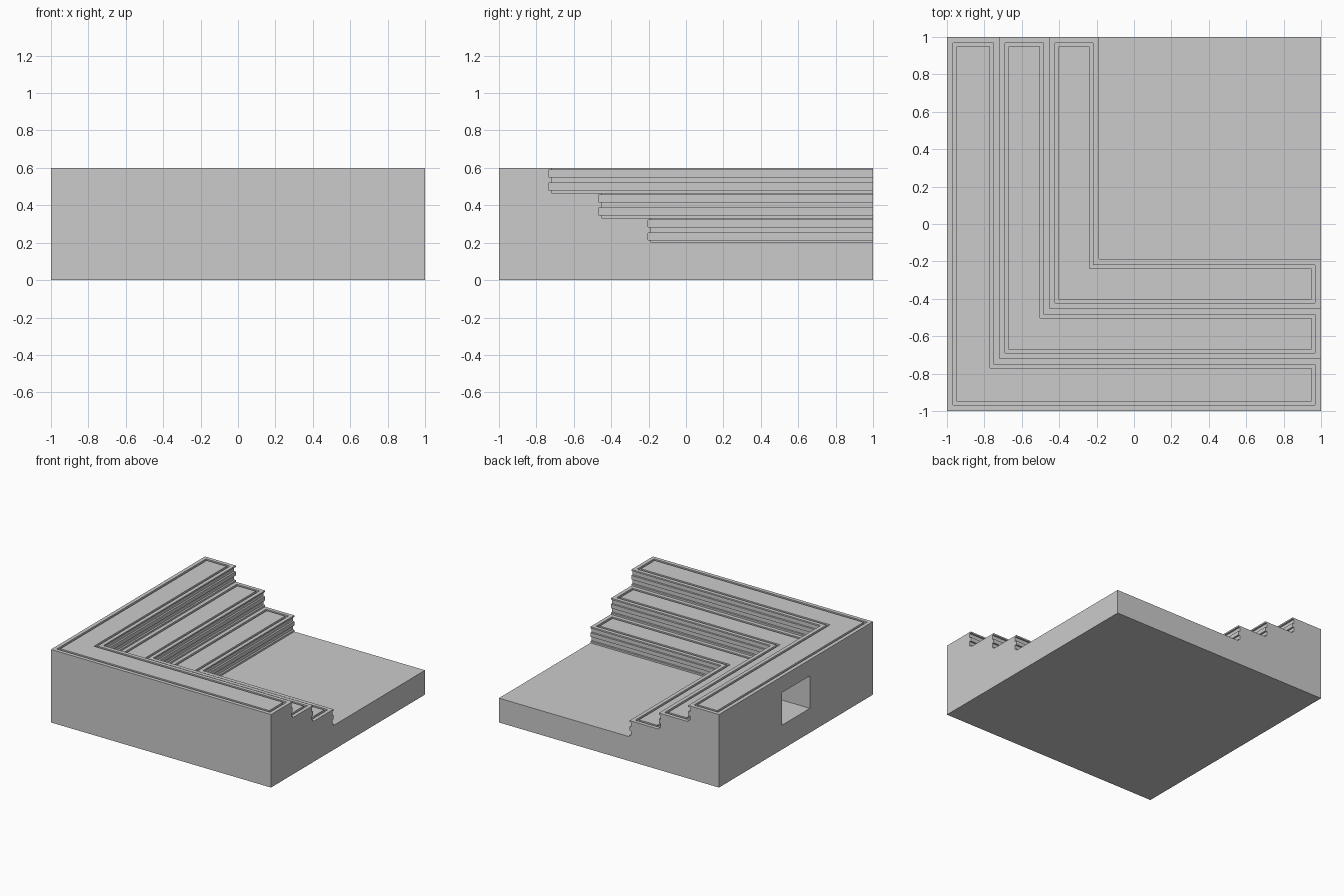
import bpy, bmesh

if "Cube" in bpy.data.objects:
    bpy.data.objects.remove(bpy.data.objects["Cube"])

FLOOR, TOP = 0.2, 0.6
RISE = (TOP - FLOOR) / 3
EDGES = [-1.0, -0.72, -0.453, -0.187]   # outer wall, then the three risers
GROOVE = 0.015


def make_object(name, bm):
    bmesh.ops.recalc_face_normals(bm, faces=bm.faces)
    mesh = bpy.data.meshes.new(name)
    bm.to_mesh(mesh)
    bm.free()
    obj = bpy.data.objects.new(name, mesh)
    bpy.context.collection.objects.link(obj)
    return obj


def corner_sweep(profile):
    """Sweep a closed (offset, z) profile round the mitred corner."""
    bm = bmesh.new()
    rows = [[bm.verts.new(p) for p in ((d, 1, z), (d, d, z), (1, d, z))]
            for d, z in profile]
    for i, a in enumerate(rows):
        b = rows[(i + 1) % len(rows)]
        if profile[i][0] == profile[(i + 1) % len(rows)][0] == 1:
            continue                    # the far corner closes to a line
        for k in range(2):
            bm.faces.new((a[k], a[k + 1], b[k + 1], b[k]))
    bm.faces.new([r[0] for r in rows])
    bm.faces.new([r[2] for r in rows])
    bmesh.ops.remove_doubles(bm, verts=bm.verts, dist=1e-5)
    return bm


def l_outline(d0, d1, inset):
    a, b, e = d0 + inset, d1 - inset, 1 - inset
    return [(a, e), (a, a), (e, a), (e, b), (b, b), (b, e)]


def ring_cutter(d0, d1, z):
    """L-shaped ring that cuts the border groove in one tread."""
    bm = bmesh.new()
    loops = [[bm.verts.new((x, y, h)) for x, y in l_outline(d0, d1, inset)]
             for inset, h in ((0.031, z - GROOVE), (0.031, z + 0.01),
                              (0.050, z + 0.01), (0.050, z - GROOVE))]
    for i in range(4):
        a, b = loops[i], loops[(i + 1) % 4]
        for k in range(6):
            m = (k + 1) % 6
            bm.faces.new((a[k], a[m], b[m], b[k]))
    return make_object("tread_groove_cutter", bm)


def cut(target, cutter):
    mod = target.modifiers.new("cut", 'BOOLEAN')
    mod.operation, mod.solver, mod.object = 'DIFFERENCE', 'EXACT', cutter
    bpy.context.view_layer.objects.active = target
    bpy.ops.object.modifier_apply(modifier=mod.name)
    bpy.data.objects.remove(cutter)


# Stepped section with two grooves in every riser
profile = [(-1, 0), (-1, TOP)]
for i, d in enumerate(EDGES[1:]):
    z = TOP - i * RISE
    profile.append((d, z))
    for hi, lo in ((0.012, 0.049), (0.082, 0.119)):
        profile += [(d, z - hi), (d - GROOVE, z - hi),
                    (d - GROOVE, z - lo), (d, z - lo)]
    profile.append((d, z - RISE))
profile += [(1, FLOOR), (1, 0)]
stairs = make_object("corner_stairs", corner_sweep(profile))

# Border groove on each tread
for i in range(3):
    cut(stairs, ring_cutter(EDGES[i], EDGES[i + 1], TOP - i * RISE))

# Rectangular pocket in the left wall
bm = bmesh.new()
bmesh.ops.create_cube(bm, size=1)
bmesh.ops.scale(bm, vec=(0.56, 0.36, 0.267), verts=bm.verts)
bmesh.ops.translate(bm, vec=(-1, 0, FLOOR + 0.1335), verts=bm.verts)
cut(stairs, make_object("pocket_cutter", bm))
